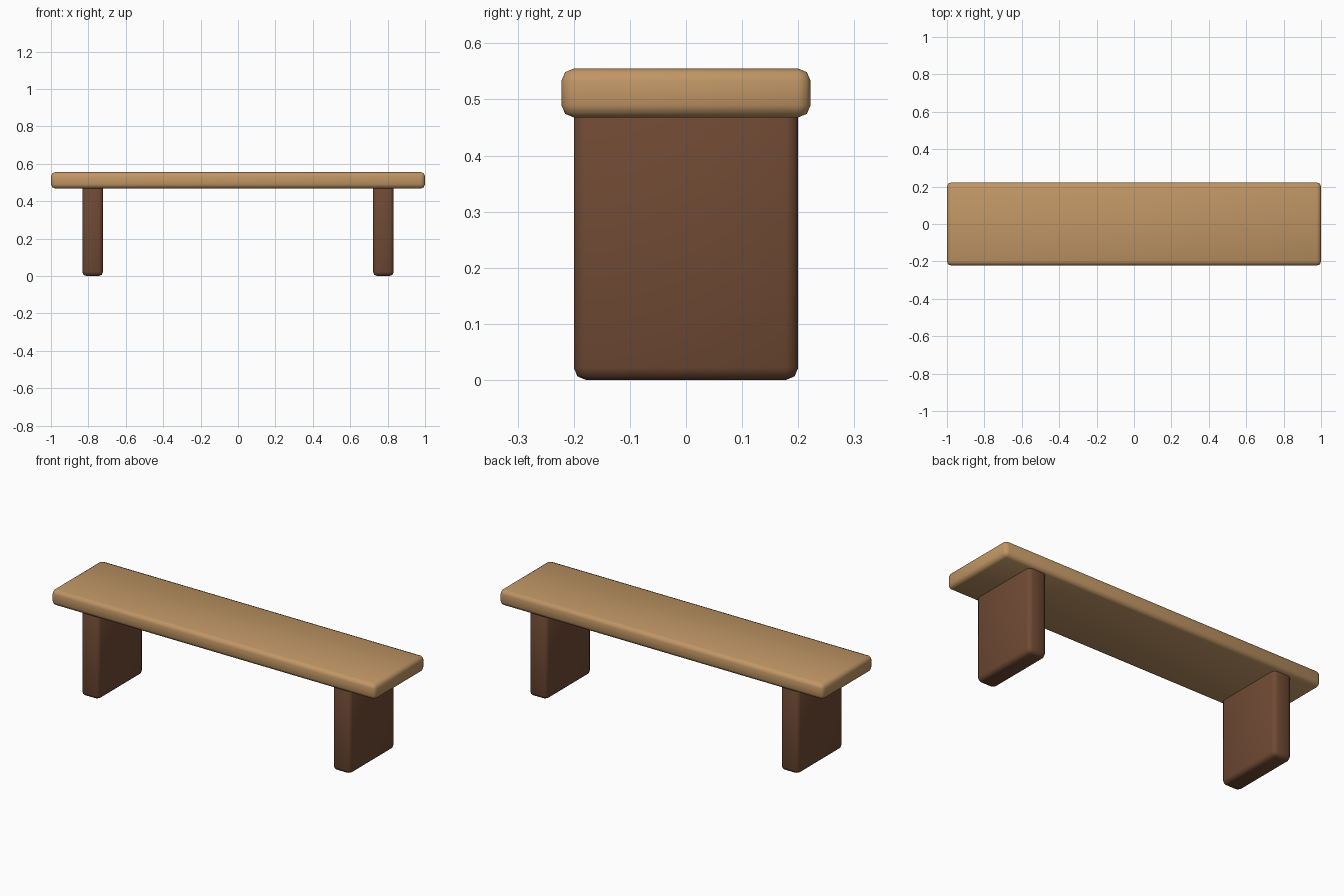
import bpy
import math

cube = bpy.data.objects.get("Cube")
if cube:
    bpy.data.objects.remove(cube, do_unlink=True)


def make_material(name, rgb):
    mat = bpy.data.materials.new(name)
    mat.use_nodes = True
    color = (*rgb, 1.0)
    mat.diffuse_color = color
    mat.node_tree.nodes["Principled BSDF"].inputs["Base Color"].default_value = color
    return mat


def rounded_board(name, size, center, mat, radius=0.022):
    bpy.ops.mesh.primitive_cube_add(size=1, location=center)
    board = bpy.context.object
    board.name = name
    board.scale = size
    bpy.ops.object.transform_apply(location=False, rotation=False, scale=True)
    bevel = board.modifiers.new("Rounded edges", "BEVEL")
    bevel.width = radius
    bevel.segments = 2
    bpy.ops.object.modifier_apply(modifier=bevel.name)
    bpy.ops.object.shade_smooth_by_angle(angle=math.radians(60))
    board.data.materials.append(mat)
    return board


light_wood = make_material("light wood", (0.53, 0.305, 0.13))
dark_wood = make_material("dark wood", (0.16, 0.068, 0.034))

# Seat plank
rounded_board("seat", (2.0, 0.444, 0.087), (0, 0, 0.5115), light_wood)

# Slab legs, tucked into the underside of the seat
leg_height = 0.5
for side, name in ((1, "left_leg"), (-1, "right_leg")):
    rounded_board(name, (0.11, 0.4, leg_height), (side * 0.777, 0, leg_height / 2), dark_wood)
